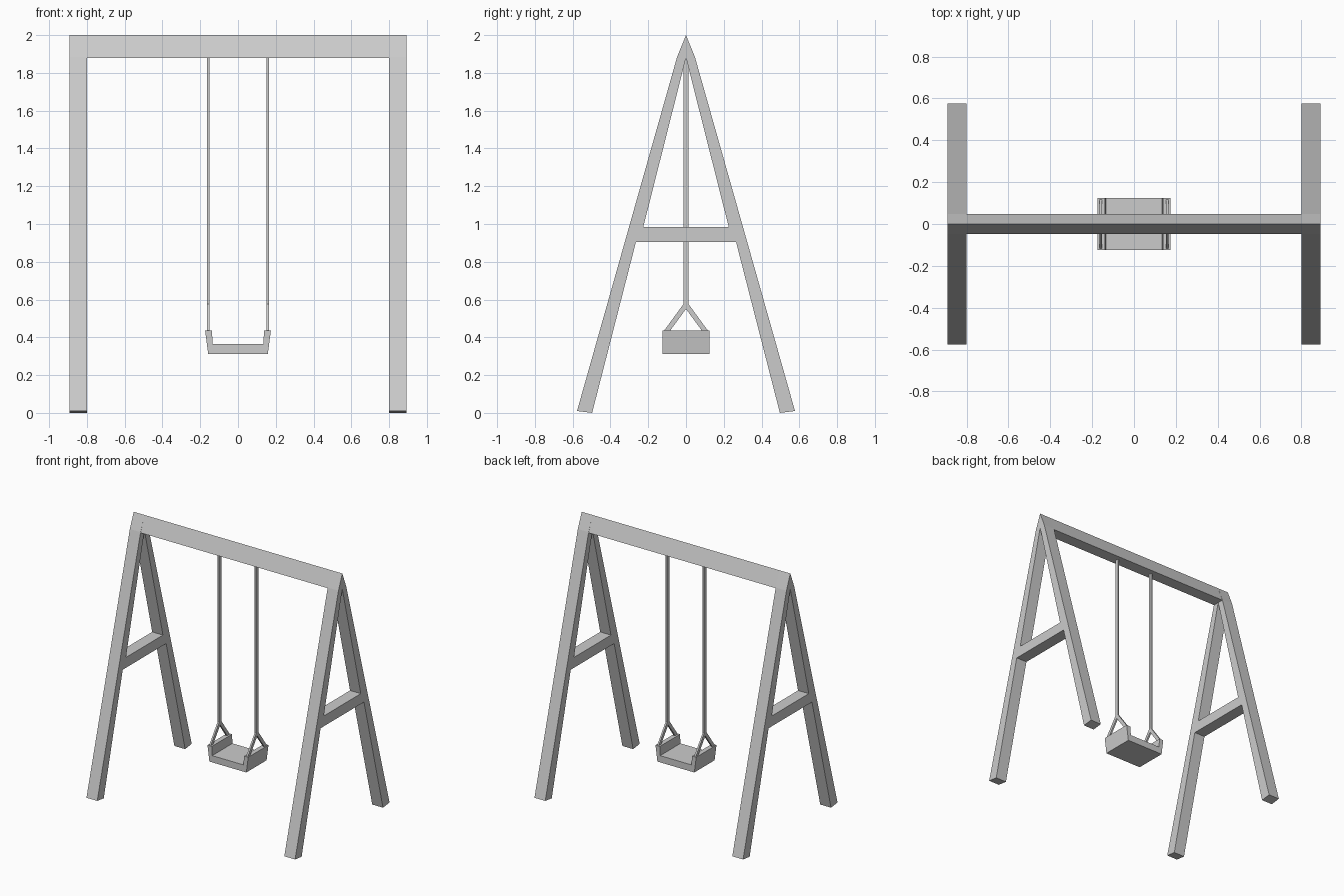
import bpy, bmesh
from mathutils import Vector

if "Cube" in bpy.data.objects:
    bpy.data.objects.remove(bpy.data.objects["Cube"])


def prism(name, profile, axis, a, b):
    """Extrude a closed 2D profile along x (profile = y,z) or y (profile = x,z)."""
    def at(p, t):
        return (t, p[0], p[1]) if axis == 'x' else (p[0], t, p[1])
    bm = bmesh.new()
    face = bm.faces.new([bm.verts.new(at(p, a)) for p in profile])
    ext = bmesh.ops.extrude_face_region(bm, geom=[face])
    move = Vector((b - a, 0, 0)) if axis == 'x' else Vector((0, b - a, 0))
    bmesh.ops.translate(bm, vec=move,
                        verts=[v for v in ext['geom'] if isinstance(v, bmesh.types.BMVert)])
    bmesh.ops.recalc_face_normals(bm, faces=bm.faces)
    mesh = bpy.data.meshes.new(name)
    bm.to_mesh(mesh)
    bm.free()
    obj = bpy.data.objects.new(name, mesh)
    bpy.context.collection.objects.link(obj)
    return obj


def flip(profile):
    return [(-u, v) for u, v in profile]


# Half of the A-frame outline, mirrored for the other leg
outer = [(0.047, 1.885), (0.577, 0.01), (0.497, 0.0)]
inner_low, inner_high = (0.265, 0.905), (0.226, 0.985)
leg = [(0, 2.0)] + outer + [inner_low, inner_high, (0, 1.88)]
brace = [inner_low, inner_high, (-0.226, 0.985), (-0.265, 0.905)]

# Hanger strap running from the rope to one seat edge
strap = [(0, 0.582), (0.014, 0.575), (0.12, 0.43), (0.088, 0.43), (0, 0.55)]

for side, s in (("left", -1), ("right", 1)):
    prism(f"{side}_front_leg", flip(leg), 'x', s * 0.80, s * 0.892)
    prism(f"{side}_back_leg", leg, 'x', s * 0.80, s * 0.892)
    prism(f"{side}_brace", brace, 'x', s * 0.80, s * 0.892)
    rope = [(-0.013, 0.57), (0.013, 0.57), (0.013, 1.89), (-0.013, 1.89)]
    prism(f"{side}_rope", rope, 'x', s * 0.152, s * 0.165)
    prism(f"{side}_front_strap", flip(strap), 'x', s * 0.152, s * 0.165)
    prism(f"{side}_back_strap", strap, 'x', s * 0.152, s * 0.165)

# Top beam with a ridged cross-section
prism("top_beam", [(0, 2.0), (0.047, 1.88), (-0.047, 1.88)], 'x', -0.80, 0.80)

# Seat with raised, slightly flared sides
half = [(0.158, 0.313), (0.174, 0.435), (0.138, 0.435), (0.134, 0.365)]
prism("seat", half + flip(half)[::-1], 'y', -0.124, 0.124)
